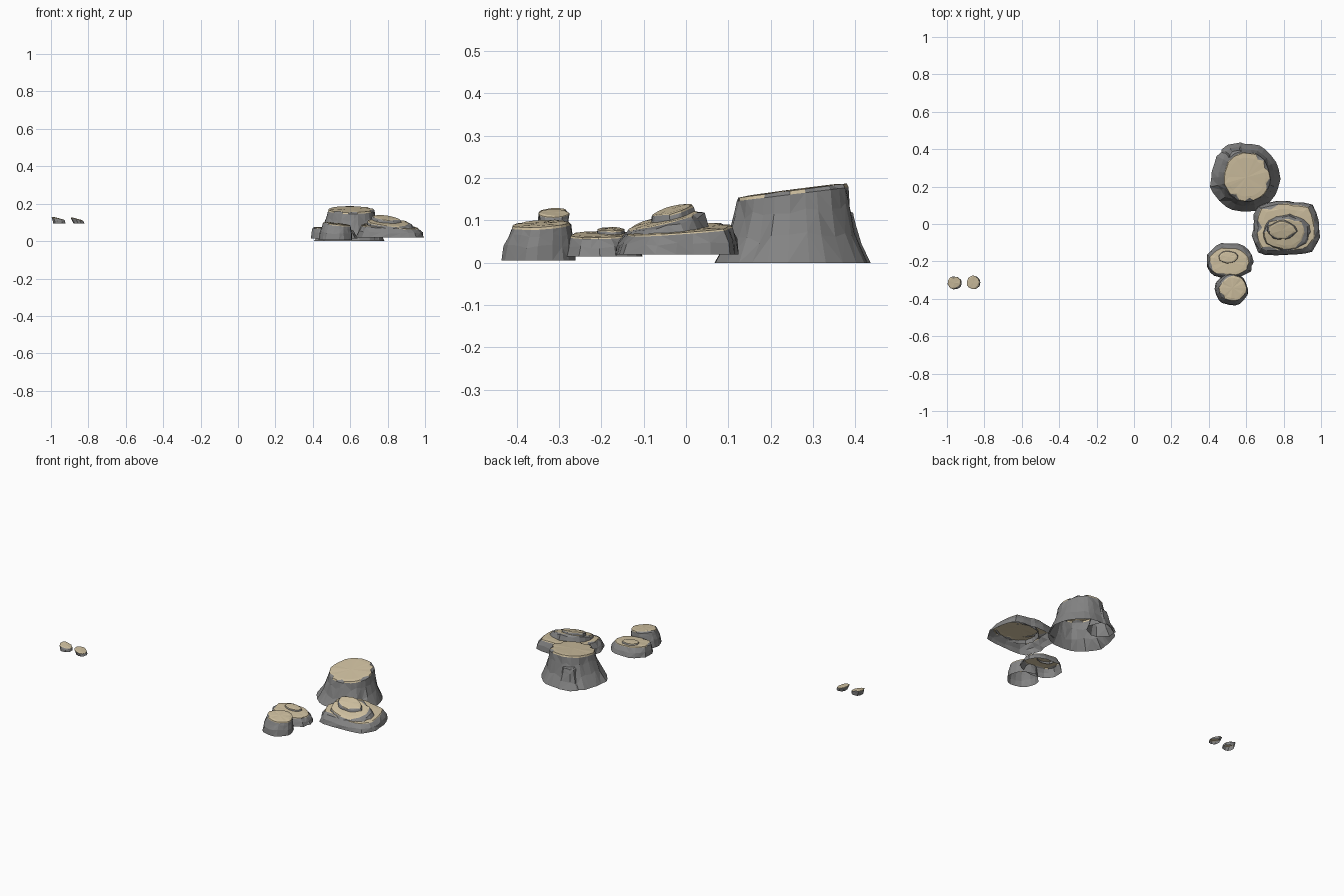
import bpy, bmesh, math, random

if "Cube" in bpy.data.objects:
    bpy.data.objects.remove(bpy.data.objects["Cube"])

def material(name, col):
    m = bpy.data.materials.new(name)
    m.diffuse_color = (*col, 1)
    m.use_nodes = True
    m.node_tree.nodes["Principled BSDF"].inputs["Base Color"].default_value = m.diffuse_color
    return m

STONE = material("grey stone", (0.23, 0.23, 0.23))
SAND = material("sandy crust", (0.64, 0.54, 0.36))

def rock(name, base, base_r, z0, top, top_r, z1, slope=(0, 0), n=22, seed=1,
         profile=((0, 0), (0.36, 0.55), (0.72, 0.85), (0.95, 0.98)),
         power=2.0, jitter=0.04, notch=0.25, cap=True):
    """Open-bottomed faceted rock: jittered rings, notched rim and tilted sandy cap."""
    rnd = random.Random(seed)
    bm = bmesh.new()
    angles = [2 * math.pi * (i + rnd.uniform(-0.25, 0.25)) / n for i in range(n)]
    lobes = [1 + rnd.uniform(-jitter, jitter) for _ in range(n)]

    def point(a, h, w, scale, lift=0.0):
        c, s = math.cos(a), math.sin(a)
        k = scale / (abs(c) ** power + abs(s) ** power) ** (1 / power)
        mix = lambda i: base[i] + (top[i] - base[i]) * w
        rad = lambda i: base_r[i] + (top_r[i] - base_r[i]) * w
        x, y = mix(0) + rad(0) * k * c, mix(1) + rad(1) * k * s
        zt = z1 + slope[0] * (x - top[0]) + slope[1] * (y - top[1])
        return bm.verts.new((x, y, z0 + (zt - z0) * h + lift))

    # stone wall rings
    rings = []
    for h, w in profile:
        wob = jitter * 0.6
        rings.append([point(a, h + (rnd.uniform(-0.07, 0.07) if 0 < h < 0.9 else 0), w,
                            l + rnd.uniform(-wob, wob)) for a, l in zip(angles, lobes)])
    # rim of the crust, with random notches cut into it
    cuts = [0.87 if rnd.random() < notch else 1.0 for _ in range(n)]
    rim = [point(a, 1, 1, l * c * 0.99) for a, l, c in zip(angles, lobes, cuts)]
    inner = [point(a, 1, 1, l * 0.8, 0.002 + rnd.uniform(-.001, .001))
             for a, l in zip(angles, lobes)]
    mid = point(0, 1, 1, 0, 0.003)

    def band(lo, hi, mat):
        for i in range(n):
            j = (i + 1) % n
            if rnd.random() < 0.5:
                tris = ((lo[i], lo[j], hi[j]), (lo[i], hi[j], hi[i]))
            else:
                tris = ((lo[i], lo[j], hi[i]), (lo[j], hi[j], hi[i]))
            for t in tris:
                bm.faces.new(t).material_index = mat

    crust = 1 if cap else 0
    for k in range(len(rings) - 1):
        band(rings[k], rings[k + 1], 0)
    # thin lip: sandy where the crust is whole, stone at the notches
    for i in range(n):
        j = (i + 1) % n
        f = bm.faces.new((rings[-1][i], rings[-1][j], rim[j], rim[i]))
        f.material_index = crust if cuts[i] == cuts[j] == 1.0 else 0
    band(rim, inner, crust)
    for i in range(n):
        bm.faces.new((inner[i], inner[(i + 1) % n], mid)).material_index = crust

    mesh = bpy.data.meshes.new(name)
    bm.to_mesh(mesh)
    bm.free()
    mesh.materials.append(STONE)
    mesh.materials.append(SAND)
    ob = bpy.data.objects.new(name, mesh)
    bpy.context.collection.objects.link(ob)
    return ob

# tall rock with tilted plateau, and the stone buttress leaning on its back
rock("tall_rock", (0.592, 0.246), (0.185, 0.183), 0, (0.603, 0.25), (0.122, 0.13), 0.17,
     (0, 0.13), n=26, seed=3, notch=0.2, jitter=0.03)
rock("tall_rock_buttress", (0.545, 0.36), (0.085, 0.08), 0, (0.55, 0.352), (0.045, 0.045),
     0.125, (0.1, -0.2), n=9, seed=8, cap=False)

# broad squarish rock with two stacked slabs sloping to the front
rock("broad_rock", (0.815, -0.025), (0.177, 0.145), 0.02, (0.812, -0.02), (0.15, 0.122),
     0.079, (-0.06, 0.07), n=24, seed=5, power=3.6, notch=0.3,
     profile=((0, 0), (0.5, 0.3), (0.93, 0.95)))
rock("middle_slab", (0.815, -0.04), (0.13, 0.103), 0.06, (0.81, -0.045), (0.115, 0.085),
     0.102, (-0.1, 0.25), n=18, seed=11, power=2.4, notch=0.35, jitter=0.07,
     profile=((0, 0), (0.88, 0.9)))
rock("upper_slab", (0.79, -0.03), (0.088, 0.062), 0.08, (0.79, -0.035), (0.075, 0.048),
     0.124, (-0.12, 0.27), n=14, seed=14, notch=0.3, jitter=0.08,
     profile=((0, 0), (0.9, 0.9)))

# low pair of rocks at the front
rock("low_rock", (0.512, -0.198), (0.123, 0.096), 0.015, (0.507, -0.203), (0.105, 0.075),
     0.067, (-0.07, 0.02), n=20, seed=21, power=2.3,
     profile=((0, 0), (0.5, 0.35), (0.92, 0.95)))
rock("low_rock_step", (0.503, -0.175), (0.055, 0.036), 0.06, (0.503, -0.177), (0.05, 0.031),
     0.079, (-0.07, 0), n=14, seed=22, notch=0, profile=((0, 0), (0.8, 1)))
rock("front_rock", (0.52, -0.35), (0.09, 0.088), 0.005, (0.527, -0.342), (0.074, 0.07),
     0.092, (-0.11, 0.06), n=18, seed=25,
     profile=((0, 0), (0.45, 0.25), (0.75, 0.7), (0.93, 0.95)))

# two raised pebbles on the far left
rock("pebble_left", (-0.955, -0.316), (0.034, 0.035), 0.095, (-0.961, -0.314),
     (0.037, 0.034), 0.12, (-0.25, 0.05), n=11, seed=31, notch=0.2,
     profile=((0, 0), (0.5, 0.5), (0.9, 1)))
rock("pebble_right", (-0.852, -0.313), (0.03, 0.034), 0.095, (-0.861, -0.313),
     (0.034, 0.037), 0.117, (-0.28, 0), n=11, seed=33, notch=0,
     profile=((0, 0), (0.5, 0.5), (0.9, 1)))
